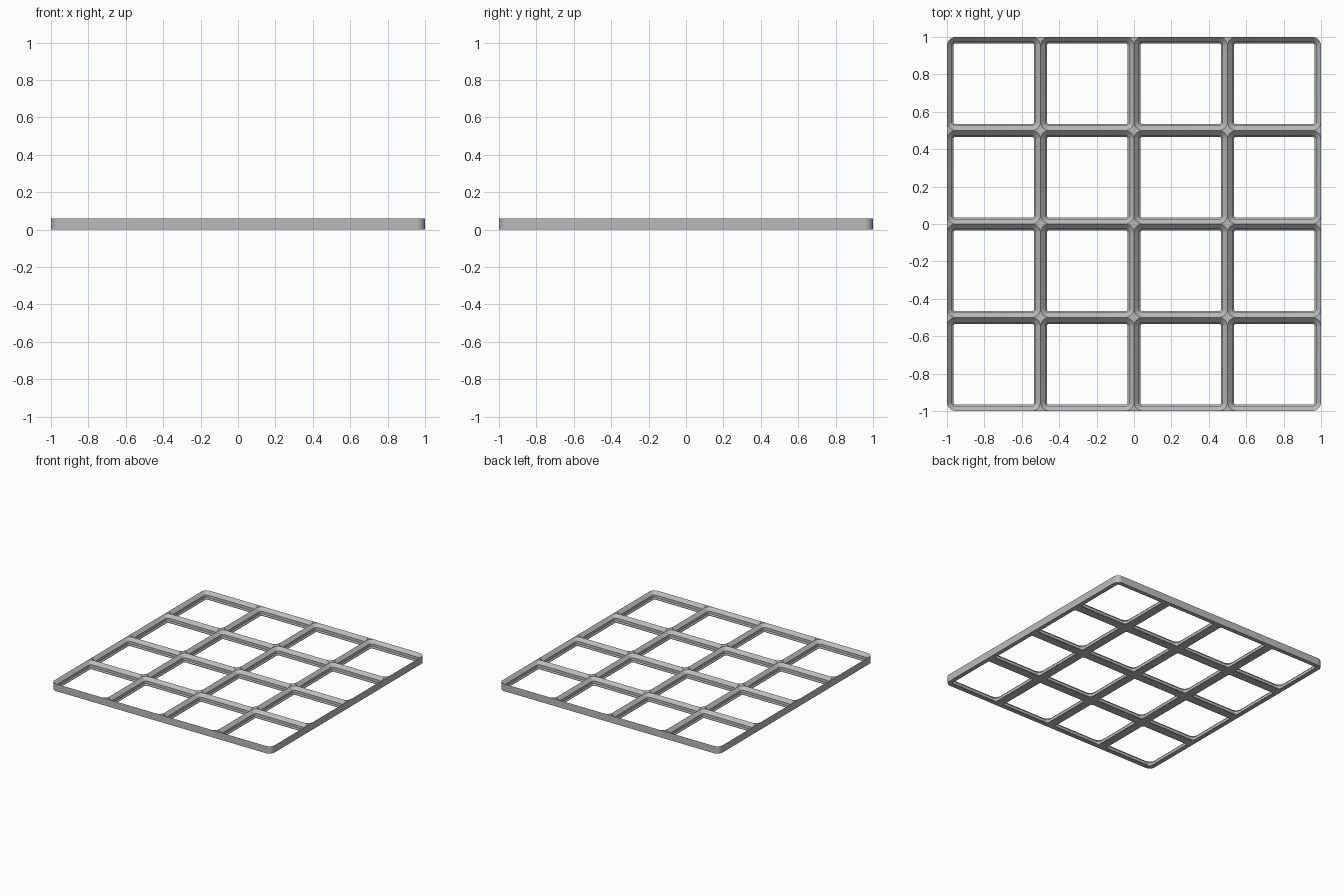
import bpy, bmesh, math

cube = bpy.data.objects.get("Cube")
if cube:
    bpy.data.objects.remove(cube, do_unlink=True)

COUNT = 4               # cells per side
PITCH = 2 / COUNT
HALF = PITCH / 2
MM = PITCH / 42         # one cell is 42 design units wide
HEIGHT = 5 * MM
RADIUS = 4 * MM
SEGMENTS = 10           # per rounded corner

# Pocket wall, from the rim down: (inset, height)
PROFILE = [(0, 5), (2.15, 2.85), (2.15, 1.05), (2.85, 0.35), (2.85, 0)]

grey = bpy.data.materials.new("light_grey")
grey.use_nodes = True
colour = (0.5, 0.5, 0.5, 1)
grey.diffuse_color = colour
grey.node_tree.nodes["Principled BSDF"].inputs["Base Color"].default_value = colour

bm = bmesh.new()
cache = {}


def vert(x, y, z):
    """Return the shared vertex at a position."""
    key = (round(x, 5), round(y, 5), round(z, 5))
    if key not in cache:
        cache[key] = bm.verts.new((x, y, z))
    return cache[key]


def face(*corners):
    """Add a face, dropping repeated corners."""
    unique = list(dict.fromkeys(corners))
    if len(unique) > 2:
        bm.faces.new(unique)


def bridge(a, b):
    for i in range(len(a)):
        j = (i + 1) % len(a)
        face(a[i], a[j], b[j], b[i])


def pocket_loop(cx, cy, inset, z):
    """Rounded square inside one cell."""
    loop, centre = [], HALF - RADIUS
    for k in range(4):
        turn = math.pi / 2 * k
        sx, sy = (1, -1, -1, 1)[k], (1, 1, -1, -1)[k]
        for i in range(SEGMENTS + 1):
            a = turn + math.pi / 2 * i / SEGMENTS
            loop.append(vert(cx + sx * centre + (RADIUS - inset) * math.cos(a),
                             cy + sy * centre + (RADIUS - inset) * math.sin(a), z))
    return loop


def cell_border(cx, cy, z):
    """Cell outline: square, but rounded at the corners of the whole plate."""
    loop = pocket_loop(cx, cy, 0, z)
    for k in range(4):
        x = cx + (HALF, -HALF, -HALF, HALF)[k]
        y = cy + (HALF, HALF, -HALF, -HALF)[k]
        if abs(x) > 0.99 and abs(y) > 0.99:
            continue
        for i in range(1, SEGMENTS):
            loop[k * (SEGMENTS + 1) + i] = vert(x, y, z)
    return loop


# Cells: flat corner tips, stepped pocket wall and underside
for col in range(COUNT):
    for row in range(COUNT):
        cx, cy = -1 + HALF + col * PITCH, -1 + HALF + row * PITCH
        loops = [cell_border(cx, cy, HEIGHT)]
        loops += [pocket_loop(cx, cy, d * MM, z * MM) for d, z in PROFILE]
        loops.append(cell_border(cx, cy, 0))
        for upper, lower in zip(loops, loops[1:]):
            bridge(upper, lower)

# Outer wall below the open top edge
rim = [e for e in bm.edges if e.is_boundary and all(v.co.z > HEIGHT / 2 for v in e.verts)]
for edge in rim:
    a, b = edge.verts
    face(a, b, vert(b.co.x, b.co.y, 0), vert(a.co.x, a.co.y, 0))

bmesh.ops.delete(bm, geom=[v for v in bm.verts if not v.link_faces], context='VERTS')
bmesh.ops.recalc_face_normals(bm, faces=bm.faces)
mesh = bpy.data.meshes.new("grid_baseplate")
bm.to_mesh(mesh)
bm.free()
mesh.materials.append(grey)

plate = bpy.data.objects.new("grid_baseplate", mesh)
bpy.context.collection.objects.link(plate)
bpy.ops.object.select_all(action='DESELECT')
plate.select_set(True)
bpy.context.view_layer.objects.active = plate
bpy.ops.object.shade_smooth_by_angle(angle=math.radians(30))
